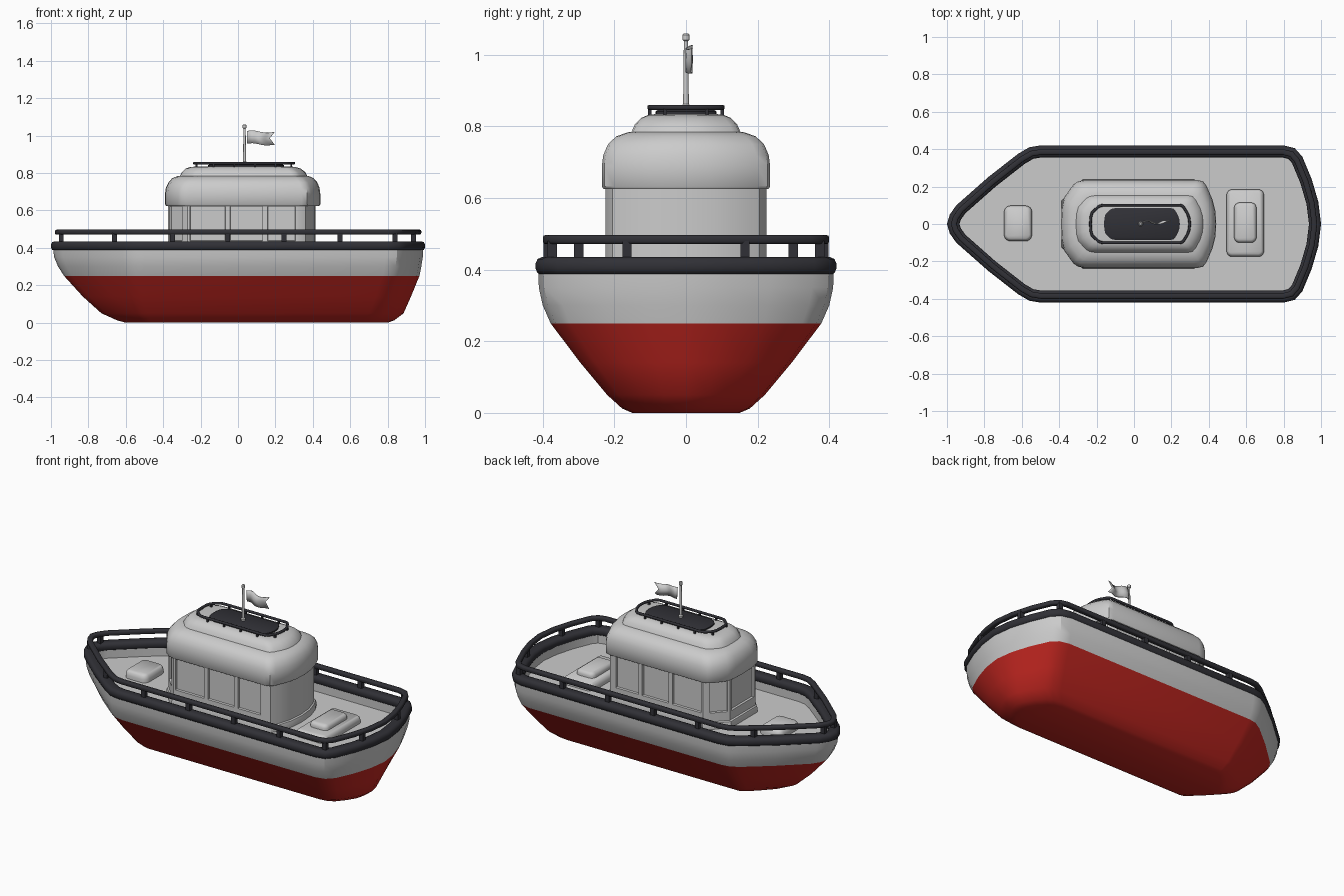
import bpy, bmesh, math
from mathutils import Vector

if "Cube" in bpy.data.objects:
    bpy.data.objects.remove(bpy.data.objects["Cube"])


def material(name, rgb):
    m = bpy.data.materials.new(name)
    m.diffuse_color = (*rgb, 1)
    m.use_nodes = True
    m.node_tree.nodes["Principled BSDF"].inputs["Base Color"].default_value = m.diffuse_color
    return m


RED = material("red_paint", (0.55, 0.02, 0.015))
DARK = material("dark_rubber", (0.03, 0.03, 0.037))


def finish(name, bm, mat=None, angle=32):
    bmesh.ops.recalc_face_normals(bm, faces=bm.faces[:])
    me = bpy.data.meshes.new(name)
    bm.to_mesh(me)
    bm.free()
    ob = bpy.data.objects.new(name, me)
    bpy.context.collection.objects.link(ob)
    if mat:
        me.materials.append(mat)
    bpy.ops.object.select_all(action='DESELECT')
    ob.select_set(True)
    bpy.context.view_layer.objects.active = ob
    bpy.ops.object.shade_smooth_by_angle(angle=math.radians(angle))
    return ob


def full(half):
    """Mirror a half outline (bow to stern, y >= 0) into a closed loop."""
    return half + [(x, -y) for x, y in reversed(half) if y > 1e-6]


def offset(loop, d):
    """Mitred outward offset of a closed loop."""
    out, n = [], len(loop)
    for i in range(n):
        a, b, c = (Vector(loop[(i + k) % n]) for k in (-1, 0, 1))
        e, f = (b - a).normalized(), (c - b).normalized()
        n1, n2 = Vector((-e.y, e.x)), Vector((-f.y, f.x))
        out.append(tuple(b + (n1 + n2) * d / (1 + n1.dot(n2))))
    return out


def fit(half, x0, x1, w):
    """Scale a half outline to the given length and half width."""
    a, b = min(p[0] for p in half), max(p[0] for p in half)
    h = max(p[1] for p in half)
    return full([(x0 + (x - a) / (b - a) * (x1 - x0), y / h * w) for x, y in half])


def loft_bm(rings, caps=(True, True), cyclic=False):
    """rings: list of (closed xy loop, z)."""
    bm = bmesh.new()
    vs = [[bm.verts.new((x, y, z)) for x, y in loop] for loop, z in rings]
    n = len(vs[0])
    for k in range(len(vs) if cyclic else len(vs) - 1):
        a, b = vs[k], vs[(k + 1) % len(vs)]
        for i in range(n):
            j = (i + 1) % n
            bm.faces.new((a[i], a[j], b[j], b[i]))
    if not cyclic:
        if caps[0]:
            bm.faces.new(vs[0])
        if caps[1]:
            bm.faces.new(vs[-1])
    return bm


def loft(name, rings, mat=None, caps=(True, True), cyclic=False, angle=32):
    return finish(name, loft_bm(rings, caps, cyclic), mat, angle)


def band(name, loop, d0, d1, z0, z1, c, mat):
    """Sweep a rounded rectangular section around a loop."""
    sec = []
    for cx, cz, a0 in ((d1 - c, z1 - c, 0), (d0 + c, z1 - c, 90),
                       (d0 + c, z0 + c, 180), (d1 - c, z0 + c, 270)):
        for a in (a0, a0 + 45, a0 + 90):
            t = math.radians(a)
            sec.append((cx + c * math.cos(t), cz + c * math.sin(t)))
    return loft(name, [(offset(loop, d), z) for d, z in sec], mat, cyclic=True, angle=50)


def posts(name, spots, size, z0, z1, mat):
    bm = bmesh.new()
    for x, y in spots:
        vs = bmesh.ops.create_cube(bm, size=1)["verts"]
        bmesh.ops.scale(bm, vec=(size, size, z1 - z0), verts=vs)
        bmesh.ops.translate(bm, vec=(x, y, (z0 + z1) / 2), verts=vs)
    return finish(name, bm, mat)


def y_at(loop, x):
    """Positive y where the loop crosses x."""
    for (x0, y0), (x1, y1) in zip(loop, loop[1:]):
        if x0 <= x <= x1 and y1 >= 0:
            return y0 + (y1 - y0) * (x - x0) / max(x1 - x0, 1e-6)


# Hull outline at deck height, pointed bow at -x
DECK = [(-1, 0), (-.985, .05), (-.95, .1), (-.78, .25), (-.62, .375), (-.56, .41),
        (-.5, .42), (.8, .42), (.86, .405), (.9, .36), (.95, .24), (.985, .12), (1, 0)]
edge = full(DECK)


def hull_ring(z, xb, xs, w, sh):
    pts = []
    for x, y in DECK:
        if x <= -.5:
            x = sh + (x + .5) * 2 * (sh - xb)
        else:
            x = sh + (x + .5) / 1.5 * (xs - sh)
        pts.append((x, y / .42 * w))
    return full(pts), z


waterline = hull_ring(.25, -.93, .97, .378, -.5)
loft("hull_bottom", [hull_ring(0, -.60, .80, .15, -.46), hull_ring(.012, -.645, .835, .178, -.47),
                     hull_ring(.05, -.73, .885, .22, -.48), hull_ring(.14, -.83, .925, .295, -.49),
                     waterline], RED, caps=(True, False))

# Upper hull, bulwark inside and deck
inner = offset(edge, -.06)
loft("hull_top_and_deck", [waterline, hull_ring(.30, -.962, .98, .40, -.5),
                           hull_ring(.35, -.983, .988, .411, -.5), hull_ring(.41, -.99, .99, .413, -.5),
                           (inner, .41), (inner, .345)], caps=(False, True))

# Fender and handrail
band("fender", edge, -.064, 0, .385, .435, .018, DARK)
band("handrail", edge, -.05, -.02, .471, .497, .008, DARK)
mid = offset(edge, -.035)
spots = [(x, y_at(mid, x)) for x in (-.945, -.66, -.35, -.055, .245, .545, .84)] + [(.938, .165)]
posts("handrail_posts", [(x, s * y) for x, y in spots for s in (1, -1)], .026, .42, .48, DARK)

# Cabin walls with recessed window panels
WALL = [(-.375, .12), (-.29, .21), (-.27, .225), (-.055, .225), (.145, .225), (.32, .225),
        (.36, .205), (.385, .16), (.408, .085), (.415, 0)]
wall = full(WALL)
bm = loft_bm([(wall, .34), (wall, .425), (wall, .635)], (False, False))
bmesh.ops.recalc_face_normals(bm, faces=bm.faces[:])
panels = []
for f in bm.faces:
    c = f.calc_center_median()
    if c.z > .45 and c.x < .3 and f.calc_area() > .02:
        panels.append(f)
bmesh.ops.inset_individual(bm, faces=panels, thickness=.018, depth=0)
bmesh.ops.inset_individual(bm, faces=panels, thickness=.003, depth=-.012)
finish("cabin_walls", bm)
loft("cabin_base", [(offset(wall, d), z) for d, z in
                    ((.012, .34), (.012, .365), (.008, .38), (0, .385))])

# Two-tier rounded cabin roof
ROOF = [(-.39, 0), (-.387, .08), (-.375, .14), (-.325, .21), (-.3, .228), (-.265, .235), (.34, .235),
        (.37, .228), (.39, .2), (.42, .13), (.435, .07), (.44, 0)]
loft("cabin_roof", [(fit(ROOF, *r), z) for r, z in (
    ((-.385, .435, .23), .625), ((-.39, .44, .235), .632), ((-.39, .44, .235), .69),
    ((-.386, .436, .231), .72), ((-.372, .424, .218), .75), ((-.352, .405, .195), .772),
    ((-.325, .38, .165), .783), ((-.31, .37, .152), .785), ((-.30, .36, .143), .805),
    ((-.28, .335, .125), .824), ((-.255, .31, .105), .832), ((-.235, .29, .09), .834))], angle=40)

# Roof pad and roof rail
loft("roof_pad", [(fit(ROOF, *r), z) for r, z in (
    ((-.16, .245, .085), .825), ((-.16, .245, .085), .842), ((-.15, .235, .075), .848))], DARK)
rail = fit(ROOF, -.24, .305, .108)
band("roof_rail", rail, -.014, 0, .846, .86, .005, DARK)
rmid = offset(rail, -.007)
spots = [(x, y_at(rmid, x)) for x in (-.222, -.13, -.02, .09, .2, .285)]
posts("roof_rail_posts", [(x, s * y) for x, y in spots for s in (1, -1)], .01, .82, .852, DARK)


# Flagpole with knob
def circle(r):
    return [(.035 + r * math.cos(-i * math.pi / 8), r * math.sin(-i * math.pi / 8)) for i in range(16)]


loft("flagpole", [(circle(r), z) for r, z in (
    (.013, .84), (.013, .856), (.008, .862), (.006, 1.038), (.01, 1.042), (.01, 1.056), (.006, 1.06))])

# Waving swallow-tailed flag
bm = bmesh.new()
N = 14
cols = []
for i in range(N + 1):
    t = i / N
    col = []
    for r in range(3):
        x = .048 + (.148 if r != 1 else .122) * t
        z = 1.025 - .034 * r - .008 * t + .004 * math.sin(t * 7)
        col.append(bm.verts.new((x, .01 + .009 * math.sin(t * 8 + r * .4), z)))
    cols.append(col)
for a, b in zip(cols, cols[1:]):
    for r in range(2):
        bm.faces.new((a[r], b[r], b[r + 1], a[r + 1]))
flag = finish("flag", bm)
flag.modifiers.new("thickness", 'SOLIDIFY').thickness = .003


# Deck hatches
def hatch(name, x0, x1, y0, y1, z0, z1, r):
    cx, cy, hx, hy = (x0 + x1) / 2, (y0 + y1) / 2, (x1 - x0) / 2, (y1 - y0) / 2

    def ring(d):
        pts = []
        for sx, sy, a0 in ((1, 1, 90), (1, -1, 0), (-1, -1, -90), (-1, 1, -180)):
            for k in range(5):
                t = math.radians(a0 - k * 22.5)
                pts.append((cx + sx * (hx - r) + (r - d) * math.cos(t),
                            cy + sy * (hy - r) + (r - d) * math.sin(t)))
        return pts
    h = z1 - z0
    loft(name, [(ring(0), z0), (ring(0), z0 + h * .5), (ring(.005), z0 + h * .8),
                (ring(.015), z1)], angle=50)


hatch("bow_hatch", -.695, -.545, -.092, .098, .34, .39, .035)
hatch("stern_locker", .495, .695, -.175, .185, .34, .385, .03)
hatch("stern_locker_lid", .535, .655, -.1, .115, .38, .415, .03)
